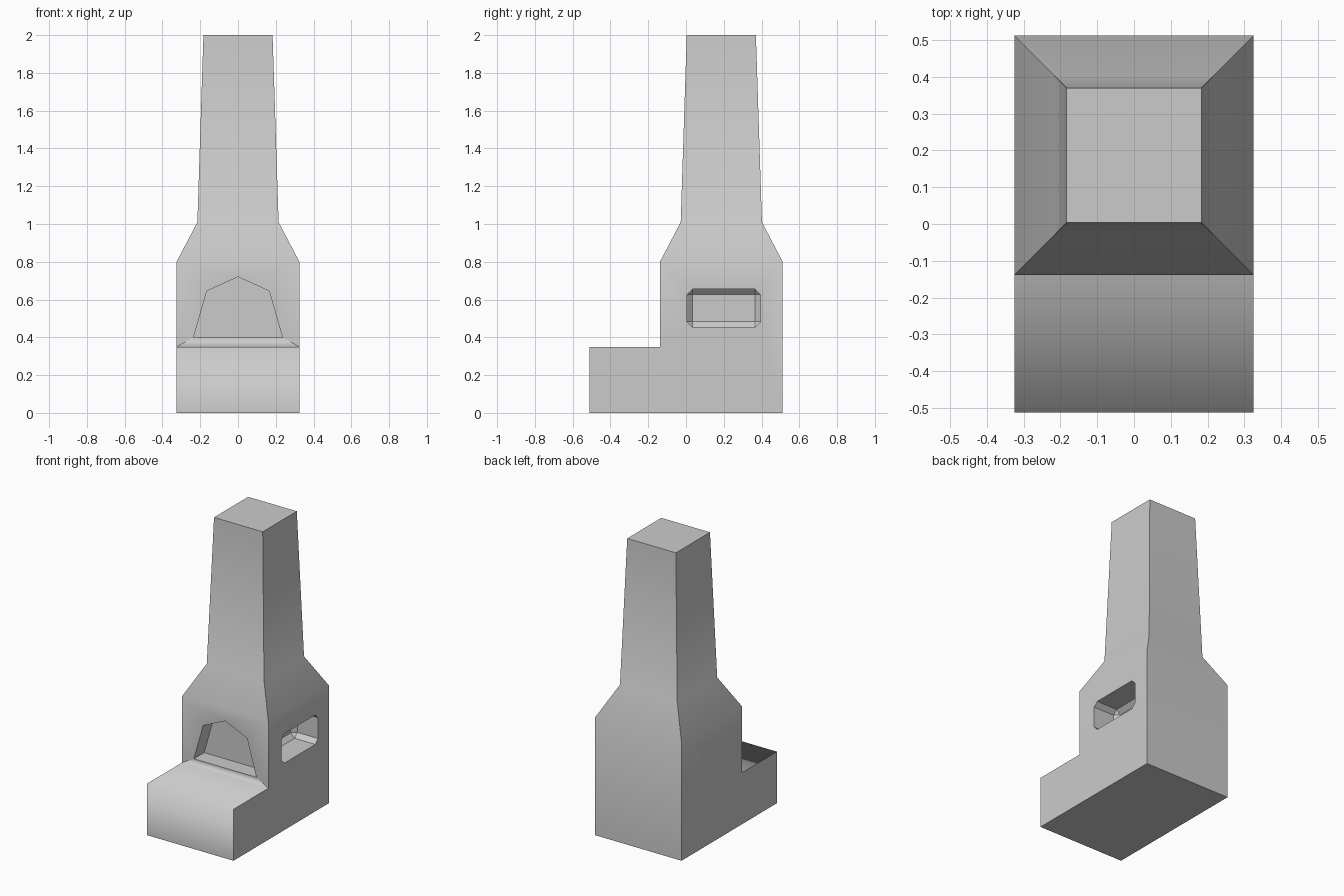
import bpy, bmesh
from mathutils import Matrix

if "Cube" in bpy.data.objects:
    bpy.data.objects.remove(bpy.data.objects["Cube"])

W, YF, YB = 0.325, -0.512, 0.512      # half width, front and back
YM, YC = -0.138, 0.187                # front wall of the hearth, flue centre
ZS, ZT = 0.35, 0.80                   # shelf height, top of hearth

bm = bmesh.new()


def add(points):
    return [bm.verts.new(p) for p in points]


def square(half, z):
    """Square ring of the flue: front left, front right, back right, back left."""
    return add([(sx * half, YC + sy * half, z)
                for sx, sy in ((-1, -1), (1, -1), (1, 1), (-1, 1))])


def bridge(a, b, skip=()):
    n = len(a)
    return [bm.faces.new((a[i], a[(i + 1) % n], b[(i + 1) % n], b[i]))
            for i in range(n) if i not in skip]


# Stepped hearth: one side profile joined across the width
shoulder = square(W, ZT)
low = [(YF, 0), (YB, 0), (YM, ZS), (YF, ZS)]
left = add([(-W, y, z) for y, z in low])
right = add([(W, y, z) for y, z in low])
l0, l1, lm, ls = left
r0, r1, rm, rs = right
bm.faces.new((r0, r1, shoulder[2], shoulder[1], rm, rs))
bm.faces.new((l0, l1, shoulder[3], shoulder[0], lm, ls))
bm.faces.new((l0, r0, r1, l1))                       # underside
bm.faces.new((l1, r1, shoulder[2], shoulder[3]))     # back
bm.faces.new((l0, r0, rs, ls))                       # front
bm.faces.new((ls, rs, rm, lm))                       # shelf

# Front wall around the five-sided fire opening, and its recess
arch = [(-0.235, 0.40), (0.235, 0.40), (0.165, 0.645), (0, 0.72), (-0.165, 0.645)]
mouth = add([(x, YM, z) for x, z in arch])
inner = add([(x, YM + 0.11, z) for x, z in arch])
sill = bm.faces.new((lm, rm, mouth[1], mouth[0]))
bm.faces.new((rm, shoulder[1], mouth[2], mouth[1]))
bm.faces.new((shoulder[0], lm, mouth[0], mouth[4]))
bm.faces.new((shoulder[1], shoulder[0], mouth[4], mouth[3], mouth[2]))
bridge(mouth, inner)
bm.faces.new(inner)

# Shoulders and tapering flue
throat, rim = square(0.215, 1.01), square(0.183, 2.0)
bridge(shoulder, throat)
bridge(throat, rim)
bm.faces.new(rim)

# Soft shading over the shelf edges and shoulders, hard edges elsewhere
bmesh.ops.recalc_face_normals(bm, faces=bm.faces[:])
soft = [{ls, rs}, {lm, rm}]
for f in bm.faces:
    f.smooth = True
for e in bm.edges:
    e.smooth = set(e.verts) in soft or e.calc_face_angle(0) < 0.5
for e in sill.edges:
    if set(e.verts) in ({lm, mouth[0]}, {rm, mouth[1]}):
        e.smooth = False

mesh = bpy.data.meshes.new("fireplace")
bm.to_mesh(mesh)
bm.free()
body = bpy.data.objects.new("fireplace", mesh)
bpy.context.collection.objects.link(body)

# Side niche: bevelled block cut into the right wall
cb = bmesh.new()
bmesh.ops.create_cube(cb, size=1, matrix=Matrix.Translation((0.34, 0.2, 0.555))
                      @ Matrix.Diagonal((0.4, 0.39, 0.2, 1)))
bmesh.ops.bevel(cb, geom=cb.edges[:], offset=0.029, segments=1,
                affect='EDGES', profile=0.5)
cmesh = bpy.data.meshes.new("niche_cutter")
cb.to_mesh(cmesh)
cb.free()
cutter = bpy.data.objects.new("niche_cutter", cmesh)
bpy.context.collection.objects.link(cutter)
cutter.hide_render = True
cutter.display_type = 'WIRE'

cut = body.modifiers.new("niche", 'BOOLEAN')
cut.operation = 'DIFFERENCE'
cut.solver = 'EXACT'
cut.object = cutter
